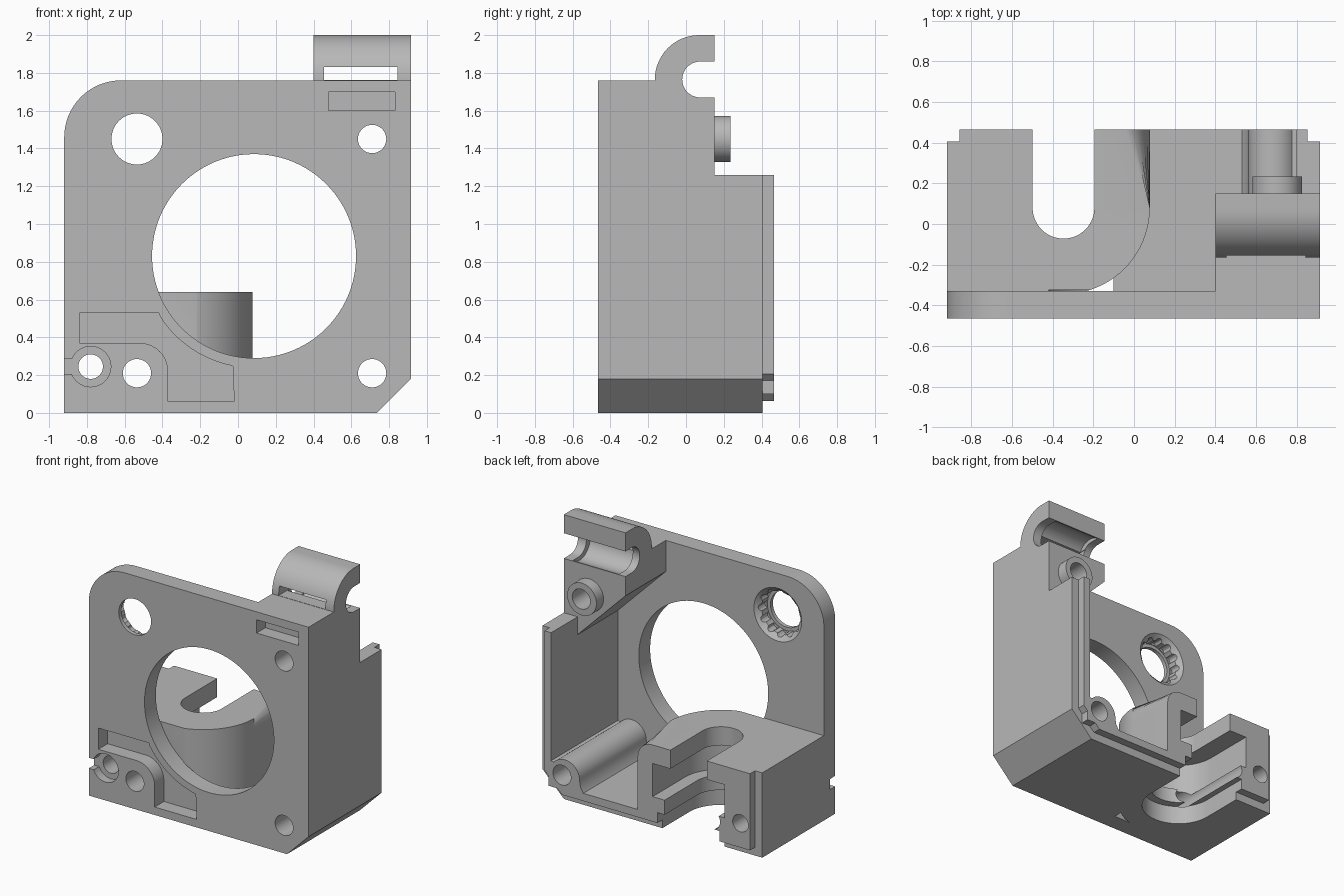
import bpy, bmesh
from math import sin, cos, pi, radians
from mathutils import Vector

old = bpy.data.objects.get("Cube")
if old:
    bpy.data.objects.remove(old, do_unlink=True)

grey = bpy.data.materials.new("plain grey plastic")
grey.use_nodes = True
colour = (0.48, 0.48, 0.48, 1)
grey.diffuse_color = colour
grey.node_tree.nodes["Principled BSDF"].inputs["Base Color"].default_value = colour

# Maps (profile u, profile v, depth) to xyz for each extrusion axis
AXES = {"x": lambda u, v, d: (d, u, v),
        "y": lambda u, v, d: (u, d, v),
        "z": lambda u, v, d: (u, v, d)}


def arc(cx, cy, r, a0, a1, n=16):
    """Points along an arc, angles in degrees."""
    return [(cx + r * cos(radians(a0 + (a1 - a0) * i / n)),
             cy + r * sin(radians(a0 + (a1 - a0) * i / n))) for i in range(n + 1)]


def circle(cx, cy, r, n=64):
    return arc(cx, cy, r, 0, 360, n)[:-1]


def rect(u0, v0, u1, v1):
    return [(u0, v0), (u1, v0), (u1, v1), (u0, v1)]


def prism(name, axis, profile, d0, d1, profile_end=None, round_rule=None, radius=0):
    """Extrude a profile; optionally taper it or round chosen edges."""
    bm = bmesh.new()
    place = AXES[axis]
    lo = [bm.verts.new(place(u, v, d0)) for u, v in profile]
    hi = [bm.verts.new(place(u, v, d1)) for u, v in (profile_end or profile)]
    bm.faces.new(lo)
    bm.faces.new(hi[::-1])
    for i in range(len(lo)):
        j = (i + 1) % len(lo)
        bm.faces.new((lo[j], lo[i], hi[i], hi[j]))
    if round_rule:
        edges = [e for e in bm.edges if round_rule(e)]
        bmesh.ops.bevel(bm, geom=edges, offset=radius, segments=6,
                        profile=0.5, affect="EDGES")
    bmesh.ops.recalc_face_normals(bm, faces=bm.faces)
    mesh = bpy.data.meshes.new(name)
    bm.to_mesh(mesh)
    bm.free()
    mesh.materials.append(grey)
    ob = bpy.data.objects.new(name, mesh)
    bpy.context.collection.objects.link(ob)
    return ob


def combine(target, operation, part):
    """Boolean a part into the target and drop the part."""
    part.hide_render = True
    mod = target.modifiers.new("combine", "BOOLEAN")
    mod.operation, mod.solver, mod.object = operation, "EXACT", part
    bpy.context.view_layer.objects.active = target
    bpy.ops.object.modifier_apply(modifier=mod.name)
    bpy.data.objects.remove(part, do_unlink=True)


def add(*args, **kw):
    combine(housing, "UNION", prism(*args, **kw))


def cut(*args, **kw):
    combine(housing, "DIFFERENCE", prism(*args, **kw))


FRONT, INNER, BACK, LIP = -0.465, -0.33, 0.405, 0.465
LEFT, RIGHT, TOP = -0.92, 0.915, 1.76
SLOT_X, SLOT_Y = -0.347, 0.08

# Front plate with one round and one chamfered corner
housing = prism("housing", "y", [(LEFT, 0), (0.735, 0), (RIGHT, 0.18), (RIGHT, TOP)]
                + arc(-0.62, 1.46, 0.3, 90, 180), FRONT, INNER)

# Side wall and floor, then the stepped lip on their rear edge
inner = [(0.8, 1.26), (0.8, 0.23), (0.69, 0.12), (-0.1, 0.12)]
add("wall_and_floor", "y", [(-0.1, 0), (0.735, 0), (RIGHT, 0.18), (RIGHT, 1.26)] + inner,
    FRONT + 0.05, BACK)
add("rear_lip", "y", [(-0.1, 0.062), (0.71, 0.062), (0.855, 0.207), (0.855, 1.26)] + inner,
    BACK - 0.1, LIP)


# Mount block with a rounded outer nose
def nose_edge(e):
    a, b = (v.co for v in e.verts)
    flat = min(a.z, b.z) > 0.63
    return flat and min(a.x, b.x) > SLOT_X - 0.01


nose = arc(SLOT_X, SLOT_Y, 0.425, -90, 0, 20)
add("mount_block", "z", [(LEFT, -0.345)] + nose + [(0.078, LIP), (LEFT, LIP)],
    0, 0.64, round_rule=nose_edge, radius=0.12)
# Rebate around the rear of the mount block
cut("side_rebate", "y", rect(-1, -0.1, -0.86, 0.7), BACK, 0.6)
cut("bottom_rebate", "y", rect(-1, -0.1, 0.2, 0.062), BACK, 0.6)

# Upper corner block with a sloping underside
add("corner_block", "y", [(0.4, TOP), (0.4, 1.525), (0.805, 1.12), (RIGHT, 1.12), (RIGHT, TOP)],
    FRONT + 0.05, 0.15)

# Hinge hook, its bore and front window
add("hinge_hook", "x", [(-0.165, 1.6)] + arc(0.07, 1.765, 0.235, 180, 90)
    + [(0.15, 2.0), (0.15, 1.6)], 0.4, RIGHT)
cut("hinge_bore", "x", [(0.3, 1.67)] + arc(0.075, 1.765, 0.095, 270, 90, 24)
    + [(0.3, 1.86)], 0.3, 1.0)
cut("hinge_relief", "x", circle(0.06, 1.765, 0.125, 40), 0.46, 0.845)
cut("hinge_window", "x", rect(-0.3, 1.762, 0.05, 1.83), 0.455, 0.845)

# Screw bosses
add("upper_boss", "y", circle(0.705, 1.45, 0.122), 0.0, 0.235)
add("lower_boss", "y", [(0.82, 0.1), (0.82, 0.3)] + arc(0.685, 0.21, 0.122, 40, 180)
    + [(0.555, 0.16), (0.52, 0.1)], INNER - 0.05, LIP)

# Large opening in the plate only
cut("motor_opening", "y", circle(0.085, 0.83, 0.54, 96), -0.6, INNER + 0.005)

# Stepped slot through the mount block: (radius, bottom, top)
for r, z0, z1 in ((0.152, 0.45, 0.8), (0.3, 0.25, 0.5), (0.2, 0.1, 0.3), (0.26, -0.1, 0.14)):
    cut("mount_slot", "z", [(SLOT_X + r, 0.7), (SLOT_X - r, 0.7)]
        + arc(SLOT_X, SLOT_Y, r, 180, 360, 28), z0, z1)

# Screw holes running front to back
for x, z, r in ((0.71, 1.45, 0.075), (0.71, 0.21, 0.075),
                (-0.535, 0.21, 0.075), (-0.78, 0.245, 0.065)):
    cut("screw_hole", "y", circle(x, z, r, 40), -0.6, 0.6)
cut("counterbore", "y", circle(-0.78, 0.245, 0.107, 40), -0.6, -0.4)
cut("side_slit", "y", rect(-1, 0.205, -0.8, 0.285), -0.6, -0.4)

# Bearing seat with a flared rim and small flutes
BX, BZ = -0.535, 1.45
cut("bearing_hole", "y", circle(BX, BZ, 0.135), -0.6, 0)
cut("bearing_seat", "y", circle(BX, BZ, 0.16), -0.435, 0)
cut("bearing_rim", "y", circle(BX, BZ, 0.16), -0.365, -0.325, circle(BX, BZ, 0.205))
for i in range(12):
    a = i * pi / 6
    cut("flute", "y", circle(BX + 0.15 * cos(a), BZ + 0.15 * sin(a), 0.028, 12), -0.43, -0.3)

# Stepped channel sunk into the front face
cut("front_channel", "y", [(-0.84, 0.37), (-0.84, 0.53), (-0.42, 0.53)]
    + arc(0.085, 0.83, 0.592, 213, 259, 14) + [(-0.02, 0.06), (-0.37, 0.06)]
    + arc(-0.52, 0.22, 0.15, 0, 90, 10), -0.6, -0.355)
# Label slot near the hinge
cut("front_slot", "y", rect(0.48, 1.6, 0.83, 1.7), -0.6, -0.36)

# Smooth shading with crisp edges
bpy.ops.object.select_all(action="DESELECT")
housing.select_set(True)
bpy.context.view_layer.objects.active = housing
bpy.ops.object.shade_smooth_by_angle(angle=radians(30))
